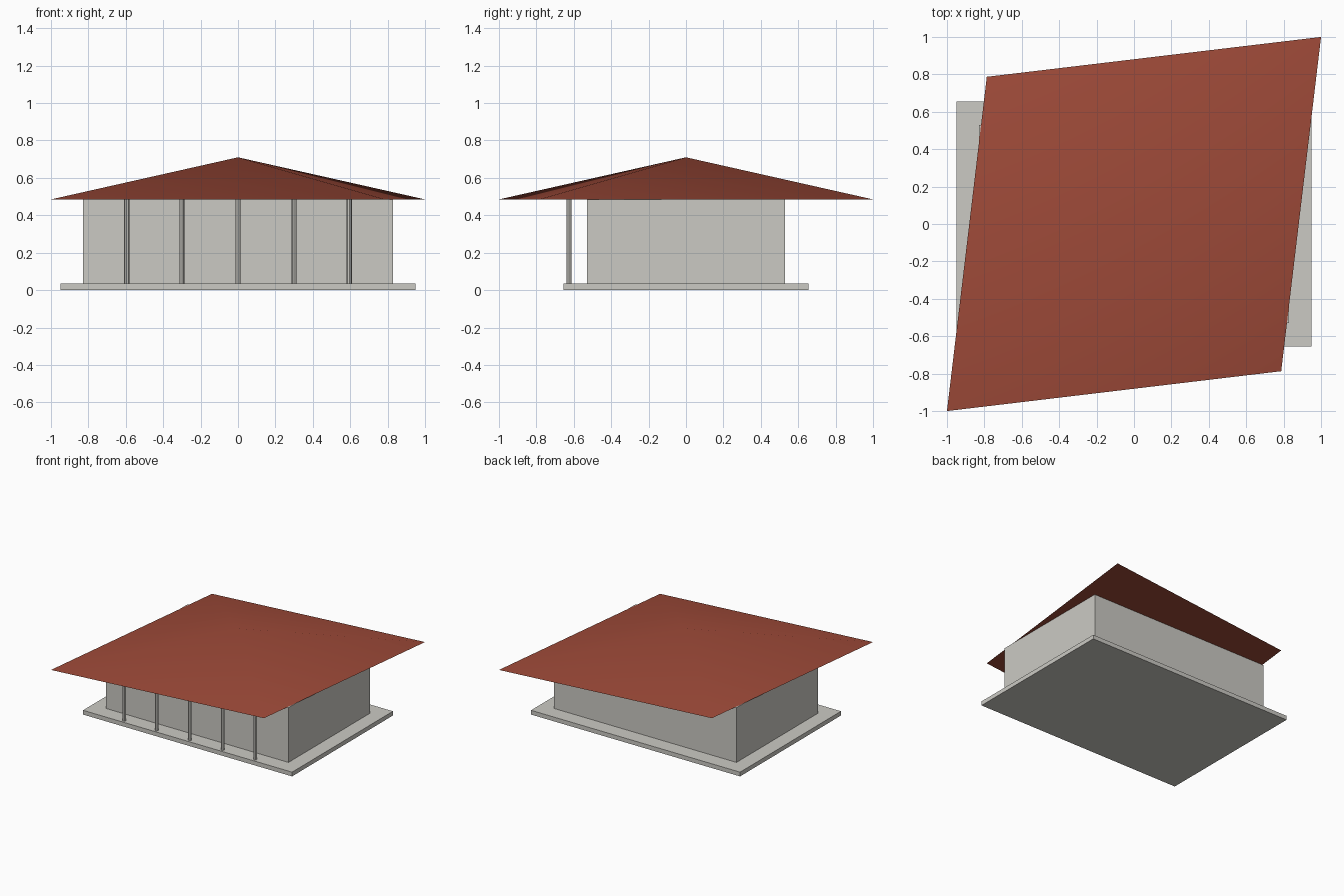
import bpy
import bmesh
import math

default = bpy.data.objects.get("Cube")
if default:
    bpy.data.objects.remove(default, do_unlink=True)


def make_material(name, rgb):
    mat = bpy.data.materials.new(name)
    mat.use_nodes = True
    colour = (*rgb, 1.0)
    mat.diffuse_color = colour
    mat.node_tree.nodes["Principled BSDF"].inputs["Base Color"].default_value = colour
    return mat


plaster = make_material("pale plaster", (0.60, 0.59, 0.55))
tile = make_material("red tile", (0.34, 0.068, 0.04))


def finish(obj, name, mat):
    obj.name = name
    obj.data.materials.append(mat)
    return obj


def box(name, half_x, half_y, bottom, top, mat):
    bpy.ops.mesh.primitive_cube_add(size=2, location=(0, 0, (bottom + top) / 2))
    obj = bpy.context.object
    obj.scale = (half_x, half_y, (top - bottom) / 2)
    bpy.ops.object.transform_apply(location=False, rotation=False, scale=True)
    return finish(obj, name, mat)


FLOOR, EAVES, PEAK = 0.035, 0.485, 0.71

# Floor slab and walls
box("floor_slab", 0.95, 0.655, 0, FLOOR, plaster)
box("walls", 0.83, 0.53, FLOOR, EAVES, plaster)

# Row of slim porch columns along the front
for i, x in enumerate((-0.595, -0.30, 0, 0.30, 0.595)):
    bpy.ops.mesh.primitive_cylinder_add(
        vertices=8, radius=0.014, depth=EAVES - FLOOR,
        location=(x, -0.626, (FLOOR + EAVES) / 2))
    finish(bpy.context.object, f"porch_column_{i + 1}", plaster)

# Skewed pyramid roof with a closed soffit
bm = bmesh.new()
long_corner, short_corner = 1.0, 0.787
corners = [bm.verts.new((sx * r, sy * r, EAVES)) for sx, sy, r in (
    (-1, -1, long_corner), (1, -1, short_corner),
    (1, 1, long_corner), (-1, 1, short_corner))]
peak = bm.verts.new((0, 0, PEAK))
for i, corner in enumerate(corners):
    bm.faces.new((corner, corners[(i + 1) % 4], peak))
bm.faces.new(corners[::-1])
mesh = bpy.data.meshes.new("roof")
bm.to_mesh(mesh)
bm.free()
roof = finish(bpy.data.objects.new("roof", mesh), "roof", tile)
bpy.context.collection.objects.link(roof)
bpy.ops.object.select_all(action="DESELECT")
roof.select_set(True)
bpy.context.view_layer.objects.active = roof
bpy.ops.object.shade_smooth_by_angle(angle=math.radians(30))
